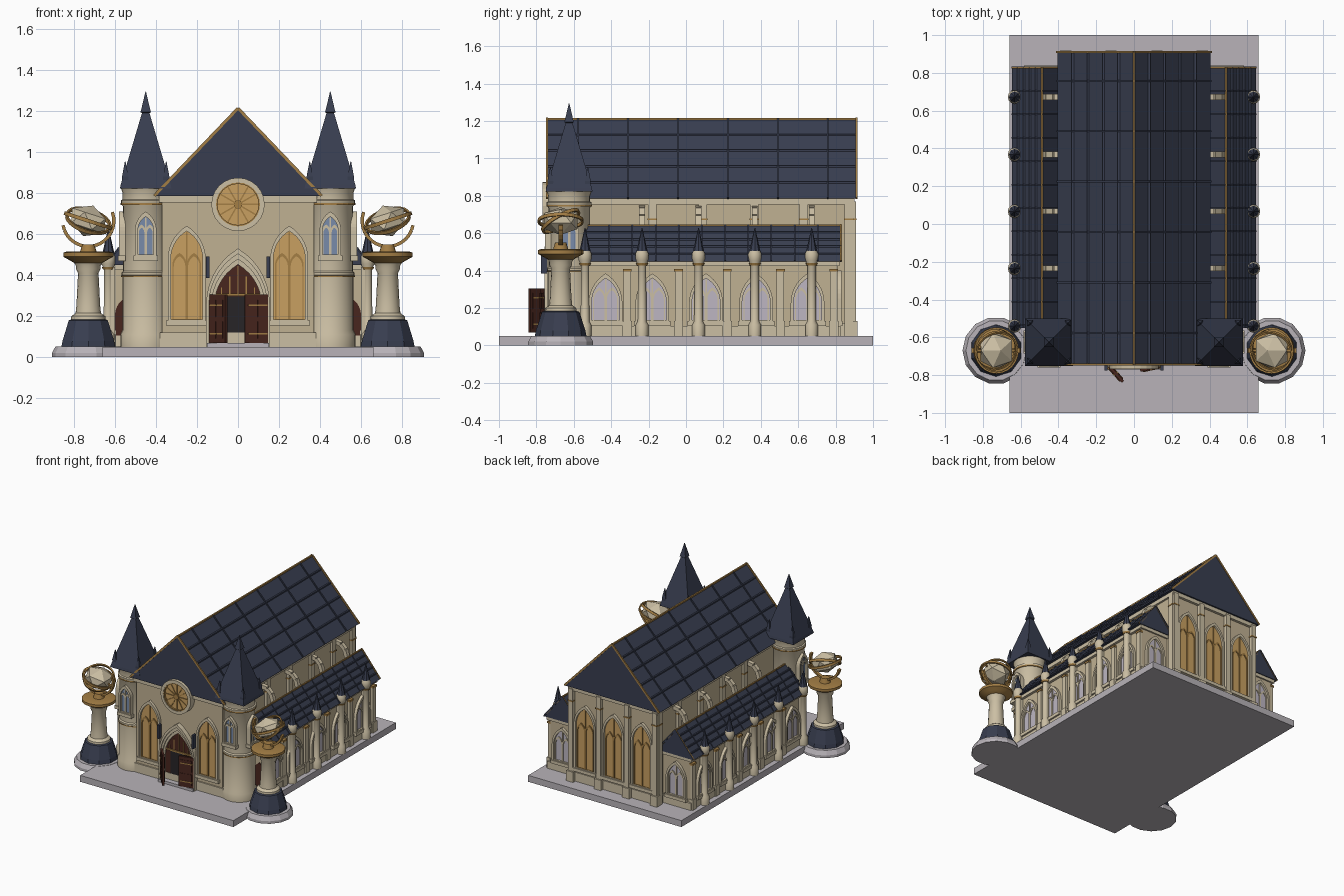
import bpy, bmesh, math
from mathutils import Matrix, Vector

old = bpy.data.objects.get("Cube")
if old:
    bpy.data.objects.remove(old, do_unlink=True)

COLOURS = {
    "wall": (0.53, 0.44, 0.29), "trim": (0.60, 0.52, 0.37), "slate": (0.040, 0.048, 0.080),
    "gold": (0.37, 0.21, 0.06), "amber glass": (0.58, 0.35, 0.12), "blue glass": (0.19, 0.26, 0.40),
    "pale glass": (0.51, 0.47, 0.54), "wood": (0.065, 0.019, 0.013),
    "paving": (0.48, 0.45, 0.48), "dark": (0.02, 0.018, 0.02)}
MATS = {}
for label, rgb in COLOURS.items():
    m = bpy.data.materials.new(label)
    m.use_nodes = True
    m.diffuse_color = (*rgb, 1)
    m.node_tree.nodes["Principled BSDF"].inputs["Base Color"].default_value = (*rgb, 1)
    MATS[label] = m

groups = {}


def move(shapes, mat):
    return [([mat @ Vector(v) for v in vs], fs) for vs, fs in shapes]


FLIP = Matrix.Scale(-1, 4, (1, 0, 0))


def add(name, mat, shapes, both=False, smooth=False):
    g = groups.setdefault(name, [mat, [], smooth])
    g[1] += shapes
    if both:
        g[1] += move(shapes, FLIP)


# --- shape helpers, each returning (vertices, faces) ---
def prism(outline, y0, y1):
    n = len(outline)
    vs = [(x, y, z) for y in (y0, y1) for x, z in outline]
    fs = [tuple(range(n)), tuple(range(n, 2 * n))]
    return vs, fs + [(i, (i + 1) % n, n + (i + 1) % n, n + i) for i in range(n)]


def box(x0, x1, y0, y1, z0, z1):
    return prism([(x0, z0), (x1, z0), (x1, z1), (x0, z1)], y0, y1)


def frame(outer, inner, y0, y1):
    n = len(outer)
    vs = [(x, y, z) for o, y in ((outer, y0), (inner, y0), (inner, y1), (outer, y1)) for x, z in o]
    fs = [(k * n + i, k * n + (i + 1) % n, (k + 1) % 4 * n + (i + 1) % n, (k + 1) % 4 * n + i)
          for k in range(4) for i in range(n)]
    return vs, fs


def lathe(x, y, profile, n=16, phase=0.0, closed=False):
    vs = [(x + r * math.cos(phase + math.tau * i / n), y + r * math.sin(phase + math.tau * i / n), z)
          for r, z in profile for i in range(n)]
    k = len(profile)
    fs = [(a * n + i, a * n + (i + 1) % n, (a + 1) % k * n + (i + 1) % n, (a + 1) % k * n + i)
          for a in range(k if closed else k - 1) for i in range(n)]
    if not closed:
        fs += [tuple(range(n)), tuple(range((k - 1) * n, k * n))]
    return vs, fs


def bar(p, q, w, h):
    p, q = Vector(p), Vector(q)
    d = q - p
    m = Matrix.Translation(p) @ d.to_track_quat('Y', 'Z').to_matrix().to_4x4()
    return move([box(-w / 2, w / 2, 0, d.length, -h / 2, h / 2)], m)[0]


def lancet(w, z0, z1, cx=0, n=7):
    h = w / 2
    rise = min(1.75 * h, z1 - z0)
    r = (h * h + rise * rise) / (2 * h)
    end = math.asin(rise / r)
    arc = [(h - r + r * math.cos(end * i / n), z1 - rise + r * math.sin(end * i / n)) for i in range(n + 1)]
    right = [(h, z0)] + arc
    return [(cx + x, z) for x, z in right] + [(cx - x, z) for x, z in reversed(right[:-1])]


def circle(r, cz, n=24):
    return [(r * math.cos(math.tau * i / n), cz + r * math.sin(math.tau * i / n)) for i in range(n)]


def window(name, glass, w, z0, z1, loc, turn=0, both=True):
    m = Matrix.Translation(loc) @ Matrix.Rotation(math.radians(turn), 4, 'Z')
    inner = lancet(w - .03, z0 + .015, z1 - .025)
    add(name + "_panes", glass, move([prism(inner, .01, -.007)], m), both)
    add(name + "_frames", "trim", move([frame(lancet(w, z0, z1), inner, .02, -.022),
        box(-w / 2 - .008, w / 2 + .008, -.028, .01, z0 - .015, z0 + .01)], m), both)
    low, top = z0 + .012, z0 + (z1 - z0) * .72
    s = w * .38
    tracery = [frame(lancet(s, low, top, c), lancet(s - .014, low + .004, top - .016, c), .005, -.014)
               for c in (-s / 2, s / 2)]
    tracery.append(box(-.004, .004, -.014, .005, top - s, z1 - .03))
    add(name + "_tracery", "gold" if glass == "amber glass" else "trim", move(tracery, m), both)


# --- paving and pedestal plinths ---
PX, PY = .73, -.67
add("paving_slab", "paving", [box(-.66, .66, -1, 1, 0, .05)])
add("pedestal_paving", "paving", [lathe(PX, PY, [(.178, 0), (.178, .02), (.16, .052)], 14)], True)

# --- nave ---
add("nave_walls", "wall", [box(-.37, .37, -.72, .88, .05, .79)])
add("nave_plinth", "trim", [box(-.38, .38, -.73, .89, .05, .12), box(-.35, -.15, -.735, -.7, .155, .17),
    box(.15, .35, -.735, -.7, .155, .17), box(-.385, .385, -.735, .9, .755, .792)])
add("nave_roof", "slate", [prism([(-.405, .785), (.405, .785), (0, 1.21)], -.745, .912)])
ribs = []
for i in range(6):
    y = -.577 + .267 * i
    ribs.append(bar((.405, y, .787), (0, y, 1.212), .01, .012))
for i in range(1, 5):
    f = i / 5
    ribs.append(bar((.405 * (1 - f), -.743, .787 + .425 * f), (.405 * (1 - f), .91, .787 + .425 * f), .012, .01))
add("nave_roof_ribs", "slate", ribs, True)
add("nave_roof_edges", "gold", [bar((.408, y, .787), (0, y, 1.214), .01, .014) for y in (-.744, .911)], True)
add("nave_ridge", "gold", [box(-.006, .006, -.745, .912, 1.205, 1.216)])

# --- front facade windows, rose window ---
window("facade_window", "amber glass", .185, .17, .64, (.25, -.72, 0))
RZ = .745
add("rose_pane", "amber glass", [prism(circle(.11, RZ), -.70, -.752)])
add("rose_rim", "trim", [frame(circle(.13, RZ), circle(.107, RZ), -.70, -.768)])
add("rose_spokes", "gold", [frame(circle(.109, RZ), circle(.1, RZ), -.74, -.764), prism(circle(.02, RZ), -.74, -.763)]
    + [bar((0, -.753, RZ), (.105 * math.cos(a), -.753, RZ + .105 * math.sin(a)), .007, .007)
       for a in (math.tau * i / 12 for i in range(12))])

# --- portal with stepped arches and open doors ---
for i in range(3):
    add("portal_arches", "trim", [frame(lancet(.31 - .026 * i, .05, .53 - .026 * i),
        lancet(.284 - .026 * i, .05, .504 - .026 * i), -.7, -.757 + .01 * i)])
add("portal_tympanum", "wood", [prism(lancet(.232, .06, .452), -.7, -.726)])
add("portal_opening", "dark", [box(-.07, .05, -.729, -.72, .07, .295)])
add("portal_bars", "gold", [box(-.116, .116, -.735, -.72, .298, .31)]
    + [box(x - .003, x + .003, -.731, -.72, .31, .445 - abs(x) * 1.3) for x in (-.08, -.04, 0, .04, .08)])
add("portal_step", "paving", [box(-.15, .15, -.77, -.72, .05, .07)])
add("portal_lamps", "slate", [box(.14, .156, -.775, -.74, .385, .49)], True)
for x, turn in ((-.135, -48), (.145, 192)):
    m = Matrix.Translation((x, -.75, 0)) @ Matrix.Rotation(math.radians(turn), 4, 'Z')
    add("portal_doors", "wood", move([box(0, .115, -.008, .008, .07, .305)]
        + [box(a, a + .04, -.012, .012, z, z + .085) for a in (.012, .063) for z in (.09, .195)], m))
    add("door_straps", "gold", move([box(.005, .1, -.014, .014, z, z + .008) for z in (.11, .25)], m))

# --- front towers ---
TX, TY = .45, -.625
add("tower_body", "trim", [lathe(TX, TY, [(.124, .05), (.124, .11), (.114, .13), (.114, .395), (.119, .40),
    (.119, .412), (.111, .42), (.111, .735), (.121, .75), (.121, .765), (.112, .77), (.112, .8), (.123, .83)], 24)], True, True)
add("tower_bands", "gold", [lathe(TX, TY, [(.122, .742), (.122, .752)], 24),
    lathe(TX, TY, [(.12, .392), (.12, .399)], 24)], True)
q = math.pi / 4
add("tower_roof", "slate", [lathe(TX, TY, [(.178, .822), (.172, .842), (.026, 1.19), (.036, 1.195), (.03, 1.21),
    (.002, 1.295)], 4, q)] + [lathe(TX + a, TY + b, [(.02, .83), (.022, .88), (.002, .955)], 4, q)
    for a in (-.1, .1) for b in (-.1, .1)], True)
window("tower_front_window", "blue glass", .105, .485, .71, (TX, TY - .108, 0))
window("tower_side_window", "blue glass", .105, .485, .71, (TX + .108, TY, 0), 90)

# --- side aisles ---
AX, AW = .487, .158
add("aisle_walls", "wall", [box(.35, .605, -.52, .81, .05, .455)], True)
add("aisle_gables", "slate", [prism([(AX - AW, .45), (AX + AW, .45), (AX, .642)], -.55, .828)], True)
add("aisle_plinth", "trim", [box(.35, .62, -.53, .825, .05, .105), box(.35, .625, -.53, .822, .425, .45)], True)
ribs = [bar((AX + s * AW, -.535 + .124 * i, .452), (AX, -.535 + .124 * i, .644), .008, .01)
        for s in (-1, 1) for i in range(12)]
for i in range(1, 5):
    x, z = AX + AW * (1 - i / 5), .452 + .192 * i / 5
    ribs.append(bar((x, -.55, z), (x, .828, z), .01, .01))
add("aisle_roof_ribs", "slate", ribs, True)
add("aisle_roof_edges", "gold", [bar((AX + s * AW, .827, .451), (AX, .827, .645), .008, .012) for s in (-1, 1)]
    + [box(AX - .005, AX + .005, -.55, .828, .638, .647)], True)
for y in (-.43, -.18, .107, .375, .65 - .135 + .135):
    window("aisle_window", "pale glass", .18, .12, .385, (.605, y, 0), 90)
window("aisle_end_window", "pale glass", .17, .12, .40, (.49, .81, 0), 180)
add("aisle_front_door", "wood", [prism(lancet(.1, .06, .29, .55), -.527, -.51)], True)

# --- round buttresses with pinnacles and flying arms ---
for y in (-.54, -.235, .067, .368, .672):
    add("buttress_columns", "trim", [lathe(.632, y, [(.034, .05), (.034, .11), (.023, .13), (.022, .43), (.034, .455),
        (.036, .49), (.026, .51)], 12), box(.6, .632, y - .018, y + .018, .05, .44)], True, True)
    add("buttress_collars", "gold", [lathe(.632, y, [(.027, .428), (.032, .44)], 12)], True)
    add("buttress_pinnacles", "slate", [lathe(.632, y, [(.03, .505), (.026, .52), (.002, .628)], 8)], True)
    if y > -.5:
        pts = [(.36, y, .735), (.42, y, .725), (.455, y, .69), (.475, y, .62)]
        add("flying_arms", "trim", [bar(a, b, .03, .03) for a, b in zip(pts, pts[1:])], True)
for y in (-.315, -.04, .22, .505, .79):
    add("aisle_pilasters", "trim", [box(.6, .624, y - .02, y + .02, .05, .4),
        box(.6, .63, y - .025, y + .025, .05, .13)], True)
    add("aisle_pilaster_caps", "gold", [box(.6, .628, y - .023, y + .023, .395, .41)], True)
for y in (-.18, .09, .365, .63, .87):
    add("nave_pilasters", "trim", [box(.36, .39, y - .022, y + .022, .05, .77)], True)
    add("nave_pilaster_caps", "gold", [box(.36, .393, y - .025, y + .025, .67, .68)], True)

# --- rear wall ---
window("rear_window", "amber glass", .185, .15, .66, (.245, .88, 0), 180)
window("rear_middle_window", "amber glass", .185, .15, .66, (0, .88, 0), 180, False)
add("rear_pilasters", "trim", [s for x in (.122, .362) for s in
    (box(x - .02, x + .02, .87, .908, .05, .77), box(x - .03, x + .03, .87, .918, .05, .13))], True)
add("rear_pilaster_caps", "gold", [box(x - .023, x + .023, .87, .911, .67, .68) for x in (.122, .362)], True)

# --- globe pedestals ---
add("pedestal_base", "slate", [lathe(PX, PY, [(.138, .05), (.132, .08), (.1, .18), (.085, .185)], 10, math.pi / 10)], True)
add("pedestal_column", "trim", [lathe(PX, PY, [(.085, .18), (.083, .2), (.062, .215), (.058, .25), (.05, .41), (.06, .43),
    (.06, .445), (.075, .47)], 16)], True, True)
add("pedestal_bowl", "gold", [lathe(PX, PY, [(.06, .455), (.095, .475), (.122, .49), (.122, .51), (.105, .515),
    (.04, .515), (.03, .55)], 16)], True, True)
GZ = .665
arc = [(PX + .125 * math.cos(a), PY, GZ + .125 * math.sin(a))
       for a in (math.radians(160 + 190 * i / 16) for i in range(17))]
add("globe_cradle", "gold", [bar(a, b, .026, .016) for a, b in zip(arc, arc[1:])], True)
tilt = Matrix.Translation((PX, PY, GZ)) @ Matrix.Rotation(math.radians(-18), 4, 'Y')
ring = [(.113, -.009), (.123, -.009), (.123, .009), (.113, .009)]
hoop = Matrix.Rotation(math.radians(28), 4, 'X')
add("globe_rings", "gold", move([lathe(0, 0, ring, 24, 0, True)], tilt)
    + move([lathe(0, 0, [(r - .008, z) for r, z in ring], 24, 0, True)], tilt @ hoop), True)
add("globe_axle", "gold", move([box(-.122, .122, -.005, .005, -.005, .005)], tilt), True)
ball = bmesh.new()
bmesh.ops.create_icosphere(ball, subdivisions=1, radius=1)
globe = ([v.co.copy() for v in ball.verts], [tuple(v.index for v in f.verts) for f in ball.faces])
ball.free()
add("globe", "trim", move([globe], tilt @ Matrix.Diagonal((.106, .106, .078, 1))), True)

# --- turn every collected part into an object ---
for name, (mat, shapes, smooth) in groups.items():
    bm = bmesh.new()
    for vs, fs in shapes:
        verts = [bm.verts.new(v) for v in vs]
        for f in fs:
            bm.faces.new([verts[i] for i in f])
    bmesh.ops.recalc_face_normals(bm, faces=bm.faces[:])
    mesh = bpy.data.meshes.new(name)
    bm.to_mesh(mesh)
    bm.free()
    mesh.materials.append(MATS[mat])
    ob = bpy.data.objects.new(name, mesh)
    bpy.context.collection.objects.link(ob)
    if smooth:
        bpy.ops.object.select_all(action='DESELECT')
        ob.select_set(True)
        bpy.context.view_layer.objects.active = ob
        bpy.ops.object.shade_smooth_by_angle(angle=math.radians(35))
